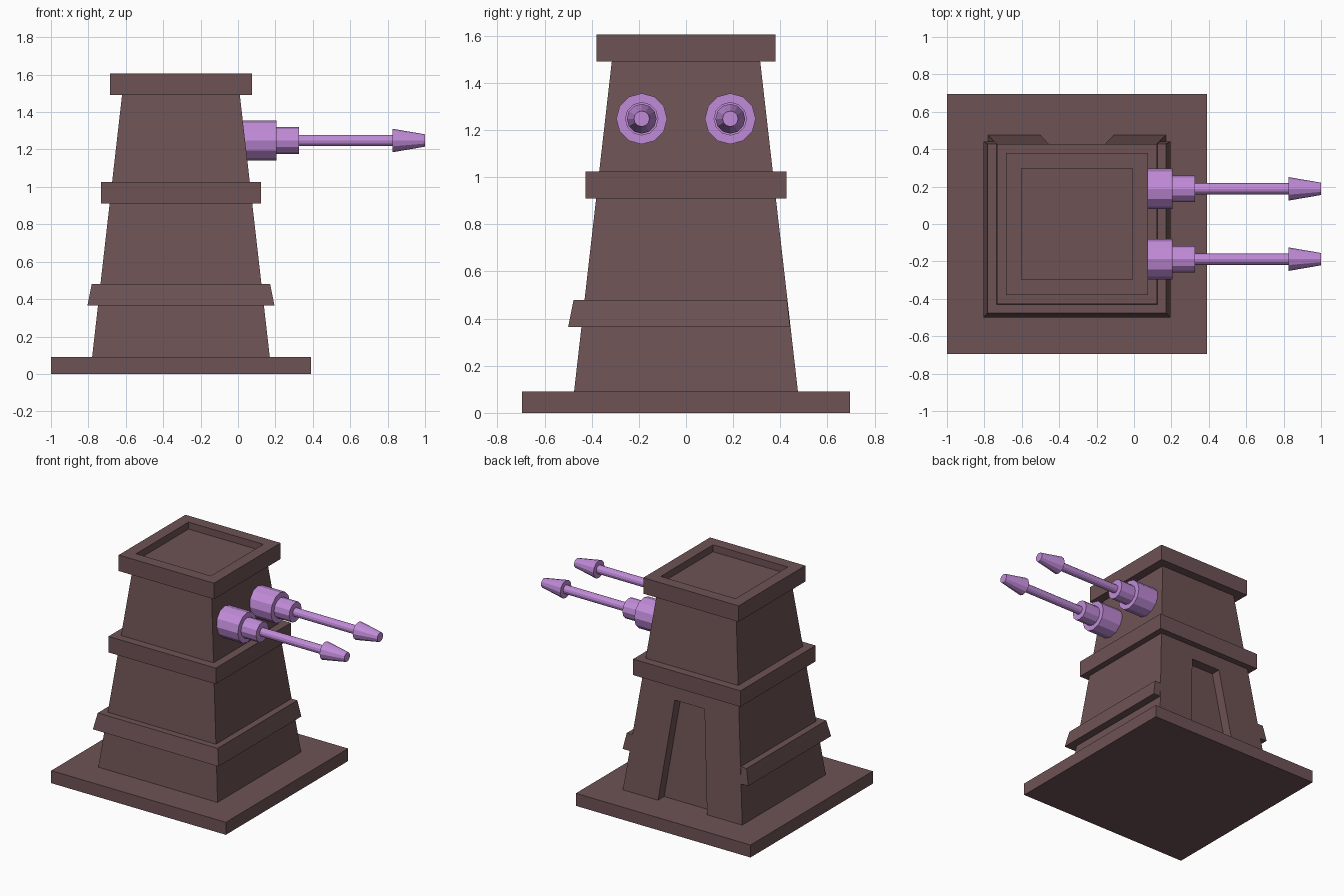
import bpy, bmesh, math

if "Cube" in bpy.data.objects:
    bpy.data.objects.remove(bpy.data.objects["Cube"])

CX = -0.305  # tower axis in x


def material(name, color):
    m = bpy.data.materials.new(name)
    m.diffuse_color = (*color, 1)
    m.use_nodes = True
    m.node_tree.nodes["Principled BSDF"].inputs["Base Color"].default_value = m.diffuse_color
    return m


BROWN = material("brown", (0.155, 0.085, 0.09))
PURPLE = material("purple", (0.53, 0.26, 0.69))


def finish(name, bm, mat):
    bmesh.ops.recalc_face_normals(bm, faces=bm.faces)
    me = bpy.data.meshes.new(name)
    bm.to_mesh(me)
    bm.free()
    ob = bpy.data.objects.new(name, me)
    bpy.context.collection.objects.link(ob)
    me.materials.append(mat)
    return ob


def loft(loops):
    """Solid through a list of closed point loops."""
    bm = bmesh.new()
    rings = [[bm.verts.new(p) for p in loop] for loop in loops]
    n = len(rings[0])
    for a, b in zip(rings, rings[1:]):
        for i in range(n):
            j = (i + 1) % n
            bm.faces.new((a[i], a[j], b[j], b[i]))
    bm.faces.new(rings[0][::-1])
    bm.faces.new(rings[-1])
    return bm


def rect(z, hx, front=None, back=None):
    """Rectangle at height z; square unless front and back are given."""
    front = -hx if front is None else front
    back = hx if back is None else back
    return [(CX - hx, front, z), (CX + hx, front, z), (CX + hx, back, z), (CX - hx, back, z)]


def wall(z):
    """Half width of the tapered tower at height z."""
    return 0.475 - (z - 0.09) * 0.16 / 1.40


# Base plate and tapered tower
finish("base_plate", loft([rect(0, 0.695), rect(0.09, 0.695)]), BROWN)
tower = finish("tower", loft([rect(z, wall(z)) for z in (0.09, 1.49)]), BROWN)

# Sloped lower band on three sides, flush with the back wall
lower = finish("lower_band", loft([rect(0.365, 0.5, -0.5, wall(0.365) - 0.002),
                                   rect(0.48, 0.477, -0.477, wall(0.48) - 0.002)]), BROWN)

# Middle band
finish("middle_band", loft([rect(0.91, 0.427), rect(1.025, 0.427)]), BROWN)

# Cap with sunken roof
bm = loft([rect(1.49, 0.379), rect(1.605, 0.379)])
bm.faces.ensure_lookup_table()
roof = bm.faces[-1]
bmesh.ops.recalc_face_normals(bm, faces=bm.faces)
bmesh.ops.inset_region(bm, faces=[roof], thickness=0.115)
ext = bmesh.ops.extrude_discrete_faces(bm, faces=[roof])
bmesh.ops.translate(bm, vec=(0, 0, -0.05), verts=ext["faces"][0].verts)
finish("cap", bm, BROWN)

# Tapered doorway recess in the back wall
cutter = finish("doorway_cutter", loft([rect(0.0, 0.205, wall(0.0) - 0.07, 0.7),
                                        rect(0.80, 0.118, wall(0.80) - 0.07, 0.7)]), BROWN)
cutter.hide_render = True
for ob in (tower, lower):
    mod = ob.modifiers.new("doorway", "BOOLEAN")
    mod.object = cutter
    mod.operation = "DIFFERENCE"
    mod.solver = "EXACT"
    bpy.context.view_layer.objects.active = ob
    bpy.ops.object.modifier_apply(modifier=mod.name)
bpy.data.objects.remove(cutter)

# Twin stepped gun barrels, 12-sided, along +x
PROFILE = [(0.0, 0.108), (0.205, 0.108), (0.205, 0.071), (0.325, 0.071),
           (0.325, 0.03), (0.825, 0.03), (0.825, 0.063), (1.0, 0.033)]
for side, y in (("front", -0.188), ("back", 0.188)):
    loops = [[(x, y + r * math.cos(i * math.tau / 12), 1.248 + r * math.sin(i * math.tau / 12))
              for i in range(12)] for x, r in PROFILE]
    finish(side + "_barrel", loft(loops), PURPLE)
